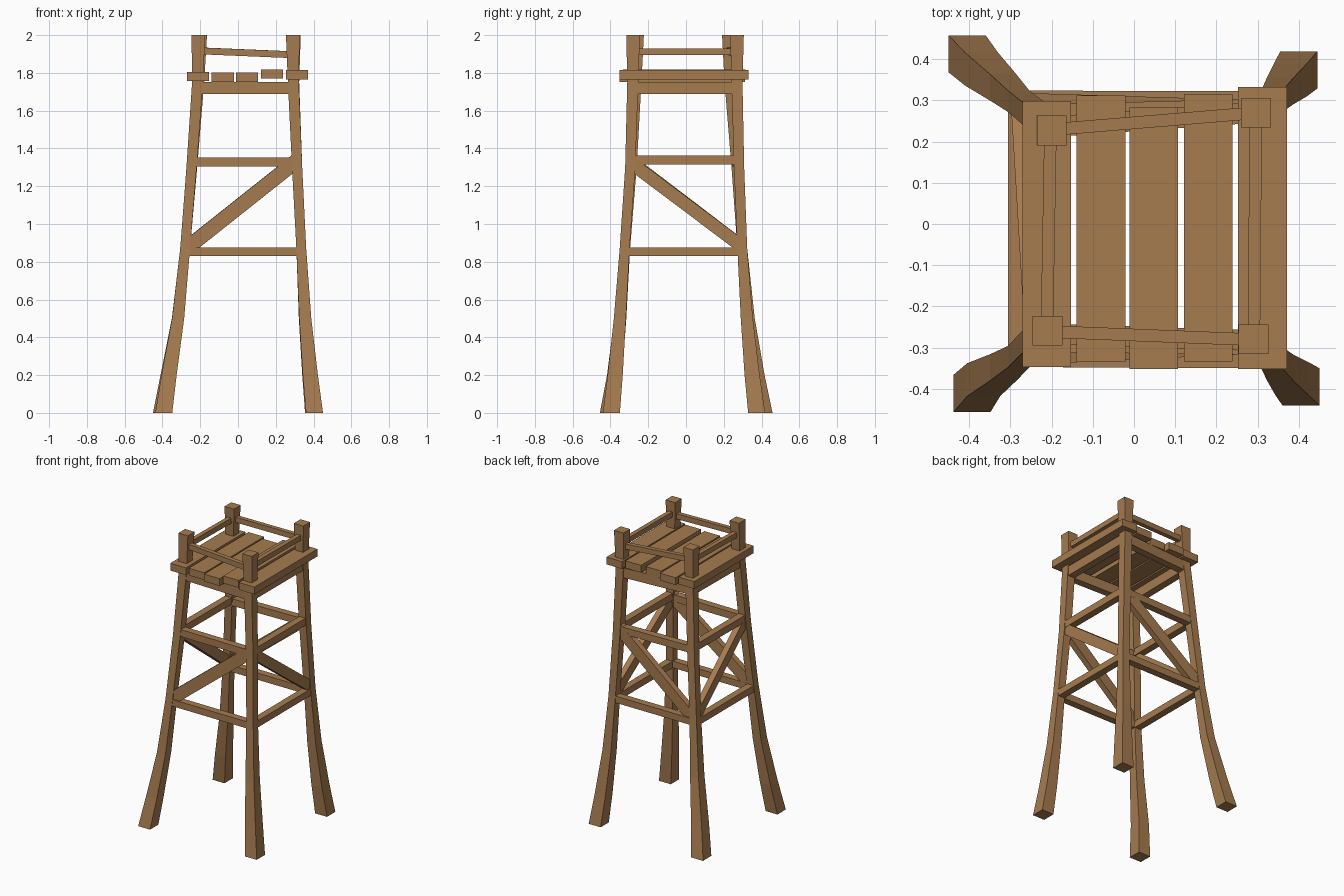
import bpy, bmesh
from mathutils import Vector

if "Cube" in bpy.data.objects:
    bpy.data.objects.remove(bpy.data.objects["Cube"])

wood = bpy.data.materials.new("wood")
wood.diffuse_color = (0.38, 0.20, 0.08, 1)
wood.use_nodes = True
wood.node_tree.nodes["Principled BSDF"].inputs["Base Color"].default_value = wood.diffuse_color


def loft(name, sections):
    """Skin a list of four-cornered sections into one closed flat-shaded solid."""
    bm = bmesh.new()
    rings = [[bm.verts.new(p) for p in s] for s in sections]
    for a, b in zip(rings, rings[1:]):
        for i in range(4):
            j = (i + 1) % 4
            bm.faces.new((a[i], a[j], b[j], b[i]))
    bm.faces.new(rings[0])
    bm.faces.new(rings[-1])
    bmesh.ops.recalc_face_normals(bm, faces=bm.faces)
    me = bpy.data.meshes.new(name)
    bm.to_mesh(me)
    bm.free()
    ob = bpy.data.objects.new(name, me)
    me.materials.append(wood)
    bpy.context.collection.objects.link(ob)
    return ob


def beam(name, a, b, width, height):
    """Bar between two points with upright ends."""
    a, b = Vector(a), Vector(b)
    side = Vector((b.y - a.y, a.x - b.x, 0)).normalized() * width / 2
    up = Vector((0, 0, height / 2))
    loft(name, [[p - side - up, p + side - up, p + side + up, p - side + up]
                for p in (a, b)])


# Legs: centre line (x, y) at each height, flaring at the feet
HEIGHTS = [0, 0.2, 0.5, 0.87, 1.3, 1.75, 2.0]
HALF = [0.045, 0.040, 0.032, 0.026, 0.027, 0.029, 0.036]
LEGS = {
    "front_left": [(-.393, -.411), (-.365, -.378), (-.317, -.348), (-.28, -.322),
                   (-.246, -.288), (-.214, -.265), (-.21, -.259)],
    "front_right": [(.405, -.395), (.383, -.375), (.356, -.350), (.335, -.325),
                    (.313, -.295), (.293, -.282), (.29, -.28)],
    "back_right": [(.400, .374), (.380, .350), (.354, .322), (.335, .298),
                   (.313, .281), (.295, .270), (.296, .270)],
    "back_left": [(-.405, .413), (-.370, .376), (-.318, .332), (-.28, .298),
                  (-.243, .268), (-.208, .233), (-.20, .227)],
}
for key, path in LEGS.items():
    loft(key + "_leg", [
        [(x + sx * h, y + sy * h, z) for sx, sy in ((-1, -1), (1, -1), (1, 1), (-1, 1))]
        for (x, y), z, h in zip(path, HEIGHTS, HALF)])


def on_leg(key, z):
    """Point on a leg's centre line at height z."""
    path = LEGS[key]
    for i in range(len(HEIGHTS) - 1):
        if z <= HEIGHTS[i + 1]:
            t = (z - HEIGHTS[i]) / (HEIGHTS[i + 1] - HEIGHTS[i])
            p = Vector(path[i]).lerp(Vector(path[i + 1]), t)
            return (p.x, p.y, z)


# Each side: cross rails, deck support, diagonal brace and guard rail
# (leg a, leg b, mid rail z, brace z at a, brace z at b, brace height, guard z at a, at b)
SIDES = {
    "front": ("front_left", "front_right", 1.328, 0.865, 1.335, 0.10, 1.917, 1.896),
    "back": ("back_left", "back_right", 1.328, 0.865, 1.335, 0.10, 1.917, 1.896),
    "right": ("front_right", "back_right", 1.338, 1.325, 0.88, 0.085, 1.912, 1.912),
    "left": ("front_left", "back_left", 1.338, 1.325, 0.88, 0.085, 1.912, 1.912),
}
for side, (a, b, mid, za, zb, bh, ga, gb) in SIDES.items():
    beam(side + "_lower_rail", on_leg(a, 0.853), on_leg(b, 0.853), 0.048, 0.046)
    beam(side + "_middle_rail", on_leg(a, mid), on_leg(b, mid), 0.048, 0.048)
    beam(side + "_deck_support", on_leg(a, 1.72), on_leg(b, 1.72), 0.05, 0.066)
    beam(side + "_brace", on_leg(a, za), on_leg(b, zb), 0.04, bh)
    beam(side + "_guard_rail", on_leg(a, ga), on_leg(b, gb), 0.03, 0.036)

# Deck planks: x centre, y front, y back, z centre
PLANKS = [(-.212, -.347, .298, 1.781), (-.080, -.335, .312, 1.778),
          (.048, -.352, .283, 1.778), (.180, -.334, .315, 1.794),
          (.312, -.352, .332, 1.791)]
for i, (x, y0, y1, z) in enumerate(PLANKS, 1):
    beam(f"deck_plank_{i}", (x, y0, z), (x, y1, z), 0.118, 0.05)
